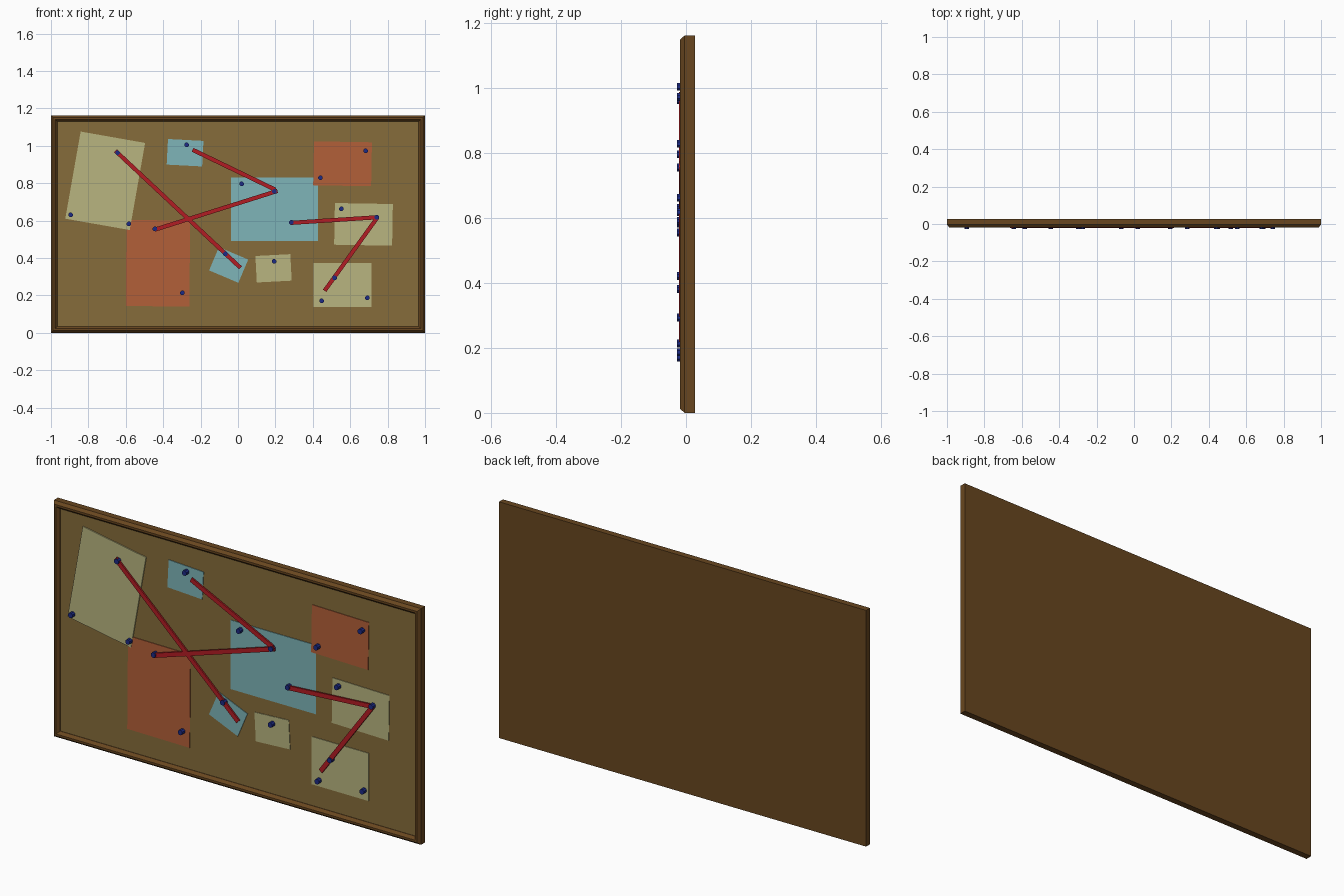
import bpy, bmesh, math
from mathutils import Vector, Matrix

if "Cube" in bpy.data.objects:
    bpy.data.objects.remove(bpy.data.objects["Cube"], do_unlink=True)

HEIGHT = 1.163
BOARD_Y = -0.002


def material(name, r, g, b):
    m = bpy.data.materials.new(name)
    m.use_nodes = True
    m.diffuse_color = (r, g, b, 1)
    m.node_tree.nodes["Principled BSDF"].inputs["Base Color"].default_value = (r, g, b, 1)
    return m


wood = material("dark wood", 0.14, 0.062, 0.014)
cork = material("cork", 0.24, 0.15, 0.043)
cream = material("cream paper", 0.48, 0.46, 0.215)
blue = material("blue paper", 0.21, 0.46, 0.48)
rust = material("rust paper", 0.45, 0.115, 0.04)
red = material("red string", 0.45, 0.012, 0.017)
navy = material("navy pin", 0.012, 0.024, 0.24)


def finish(name, bm, mat):
    bmesh.ops.recalc_face_normals(bm, faces=bm.faces)
    mesh = bpy.data.meshes.new(name)
    bm.to_mesh(mesh)
    bm.free()
    mesh.materials.append(mat)
    obj = bpy.data.objects.new(name, mesh)
    bpy.context.collection.objects.link(obj)
    return obj


def slab(name, x, z, width, height, front, back, degrees, mat):
    """Upright box, turned in the plane of the board."""
    bm = bmesh.new()
    bmesh.ops.create_cube(bm, size=1)
    bm.transform(Matrix.Translation((x, (front + back) / 2, z))
                 @ Matrix.Rotation(math.radians(-degrees), 4, "Y")
                 @ Matrix.Diagonal((width, back - front, height, 1)))
    return finish(name, bm, mat)


# Frame: bevelled moulding lofted through inset rectangles, closed at the back
bm = bmesh.new()
rings = []
for inset, y in [(0, 0.027), (0, -0.004), (0.012, -0.018),
                 (0.022, -0.018), (0.034, -0.004), (0.034, 0.01)]:
    w, lo, hi = 1 - inset, inset, HEIGHT - inset
    rings.append([bm.verts.new((x, y, z))
                  for x, z in ((-w, lo), (w, lo), (w, hi), (-w, hi))])
for a, b in zip(rings, rings[1:]):
    for i in range(4):
        j = (i + 1) % 4
        bm.faces.new((a[i], a[j], b[j], b[i]))
bm.faces.new(rings[0])
bm.faces.new(rings[-1])
finish("frame", bm, wood)

# Cork panel
slab("cork_panel", 0, HEIGHT / 2, 1.936, HEIGHT - 0.064, BOARD_Y, 0.012, 0, cork)

# Pinned notes: name, colour, x, z, width, height, turn
notes = [
    ("large_note", cream, -0.71, 0.813, 0.35, 0.473, -10),
    ("small_top_note", blue, -0.283, 0.963, 0.19, 0.137, -3),
    ("top_right_note", rust, 0.559, 0.904, 0.31, 0.235, -1),
    ("centre_note", blue, 0.195, 0.66, 0.465, 0.34, 0),
    ("right_note", cream, 0.671, 0.58, 0.31, 0.223, -1),
    ("bottom_right_note", cream, 0.559, 0.257, 0.31, 0.235, 0),
    ("left_note", rust, -0.428, 0.372, 0.34, 0.46, -0.5),
    ("tilted_note", blue, -0.05, 0.363, 0.17, 0.135, -23),
    ("small_low_note", cream, 0.19, 0.345, 0.187, 0.142, 3),
]
for name, mat, x, z, w, h, turn in notes:
    lift = 0.005 if name == "large_note" else 0.003
    slab(name, x, z, w, h, BOARD_Y - lift, BOARD_Y + 0.001, turn, mat)

# Strings stretched between pins
strings = [
    ((-0.655, 0.973), (0.013, 0.348)),
    ((-0.243, 0.979), (0.2, 0.765)),
    ((-0.447, 0.551), (0.211, 0.759)),
    ((0.281, 0.588), (0.746, 0.618)),
    ((0.746, 0.618), (0.463, 0.225)),
]
for n, (start, end) in enumerate(strings):
    a, b = Vector(start), Vector(end)
    mid, d = (a + b) / 2, b - a
    slab(f"string_{n + 1}", mid.x, mid.y, d.length, 0.022, -0.021, -0.013,
         math.degrees(math.atan2(d.y, d.x)), red)

# Push pins
pins = [(-0.895, 0.631), (-0.644, 0.963), (-0.275, 1.005), (0.019, 0.797),
        (0.195, 0.756), (0.682, 0.973), (0.441, 0.829), (0.553, 0.663),
        (0.741, 0.618), (0.286, 0.591), (-0.444, 0.556), (-0.583, 0.583),
        (-0.067, 0.422), (0.193, 0.382), (0.516, 0.294), (0.447, 0.171),
        (0.692, 0.187), (-0.297, 0.214)]
for n, (x, z) in enumerate(pins):
    bm = bmesh.new()
    bmesh.ops.create_cone(bm, cap_ends=True, segments=8, radius1=0.013,
                          radius2=0.013, depth=0.022)
    bm.transform(Matrix.Translation((x, -0.016, z))
                 @ Matrix.Rotation(math.radians(90), 4, "X")
                 @ Matrix.Rotation(math.radians(22.5), 4, "Z"))
    finish(f"pin_{n + 1}", bm, navy)
